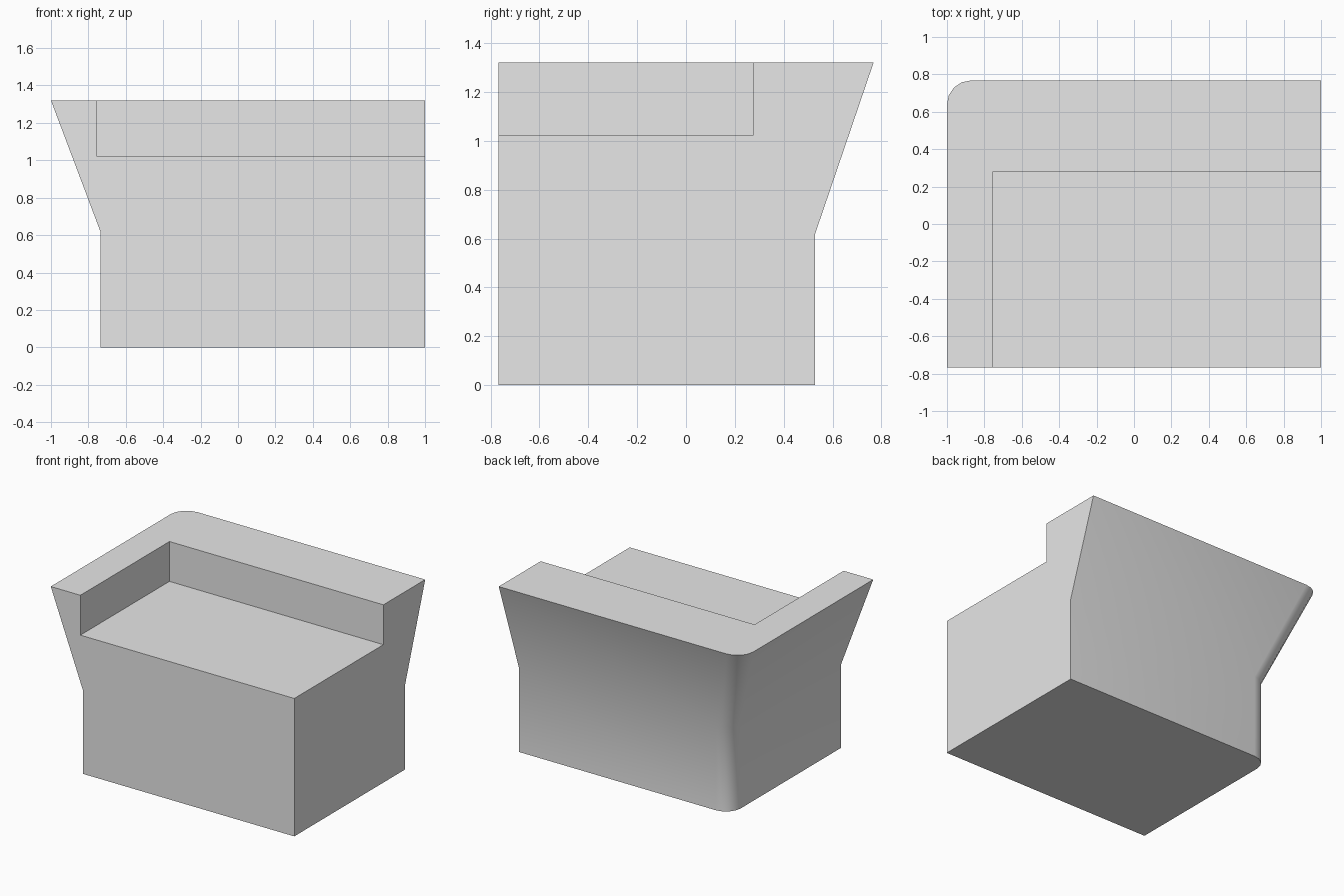
import bpy, bmesh
from math import sin, cos, pi

cube = bpy.data.objects.get("Cube")
if cube:
    bpy.data.objects.remove(cube, do_unlink=True)

# Overall extents and the recess cut into the top
FRONT, LEFT, TOP = -0.768, 1.0, 1.32
NOTCH_X, NOTCH_Y, NOTCH_Z = -0.757, 0.277, 1.024
ARC_STEPS = 4

grey = bpy.data.materials.new("light grey")
grey.use_nodes = True
grey.diffuse_color = (0.8, 0.8, 0.8, 1)
grey.node_tree.nodes["Principled BSDF"].inputs["Base Color"].default_value = (0.8, 0.8, 0.8, 1)

bm = bmesh.new()


def vert(x, y, z):
    return bm.verts.new((x, y, z))


def wall_row(side, back, z, radius):
    """Side wall, rounded corner and back wall at one height."""
    row = [vert(side, FRONT, z)]
    for i in range(ARC_STEPS + 1):
        a = pi / 2 * i / ARC_STEPS
        row.append(vert(side + radius * (1 - cos(a)), back - radius * (1 - sin(a)), z))
    return row + [vert(LEFT, back, z)]


# Flared outer wall: straight below, leaning outward above
rows = [wall_row(-0.736, 0.529, 0, 0.12),
        wall_row(-0.736, 0.529, 0.62, 0.12),
        wall_row(-1.0, 0.768, TOP, 0.13)]
for low, high in zip(rows, rows[1:]):
    for i in range(len(low) - 1):
        bm.faces.new((low[i], low[i + 1], high[i + 1], high[i]))

# Recess corners, upper and lower
rim = [vert(x, y, TOP) for x, y in
       ((NOTCH_X, FRONT), (NOTCH_X, NOTCH_Y), (LEFT, NOTCH_Y))]
sill = [vert(v.co.x, v.co.y, NOTCH_Z) for v in rim]
corner = vert(LEFT, FRONT, NOTCH_Z)
foot = vert(LEFT, FRONT, 0)

# Base, parapet top, recess floor and inner walls
bm.faces.new(rows[0] + [foot])
bm.faces.new(rows[2] + rim[::-1])
bm.faces.new(sill + [corner])
for i in range(2):
    bm.faces.new((rim[i], sill[i], sill[i + 1], rim[i + 1]))

# Flat cut ends at the front and the left side
for end in (0, -1):
    bm.faces.new([foot, corner, sill[end], rim[end]] + [r[end] for r in reversed(rows)])

bmesh.ops.recalc_face_normals(bm, faces=bm.faces)
mesh = bpy.data.meshes.new("corner_parapet_block")
bm.to_mesh(mesh)
bm.free()
mesh.materials.append(grey)

block = bpy.data.objects.new("corner_parapet_block", mesh)
bpy.context.collection.objects.link(block)
bpy.ops.object.select_all(action="DESELECT")
block.select_set(True)
bpy.context.view_layer.objects.active = block
bpy.ops.object.shade_smooth_by_angle(angle=pi / 6)
